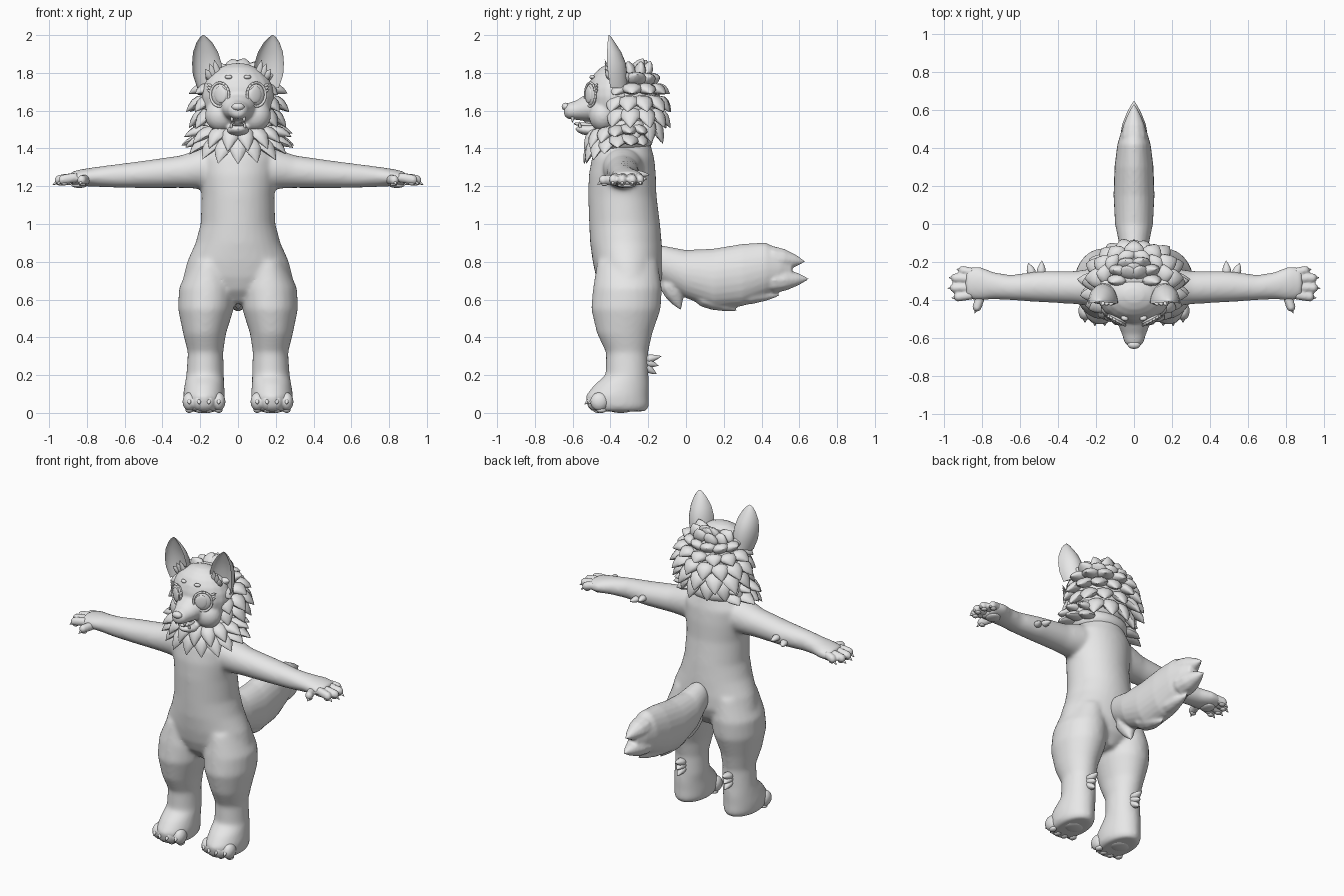
import bpy, bmesh, math, random
from mathutils import Vector, Matrix, Euler

random.seed(4)
if "Cube" in bpy.data.objects:
    bpy.data.objects.remove(bpy.data.objects["Cube"], do_unlink=True)

GREY = 0.8
fur = bpy.data.materials.new("light_grey")
fur.use_nodes = True
fur.diffuse_color = (GREY, GREY, GREY, 1)
for node in fur.node_tree.nodes:
    if node.type == 'BSDF_PRINCIPLED':
        node.inputs["Base Color"].default_value = (GREY, GREY, GREY, 1)

X, Y, Z = Vector((1, 0, 0)), Vector((0, 1, 0)), Vector((0, 0, 1))


def loft(bm, rings, u, v, seg=24, dish=None):
    """Closed tube through (x, y, z, radius_u, radius_v); dish hollows one side."""
    loops = []
    for x, y, z, ru, rv in rings:
        loop = []
        for i in range(seg):
            a = math.tau * i / seg
            c, s = math.cos(a), math.sin(a)
            if dish and s < 0:
                s *= -dish
            loop.append(bm.verts.new(Vector((x, y, z)) + u * c * ru + v * s * rv))
        loops.append(loop)
    for p, q in zip(loops, loops[1:]):
        for i in range(seg):
            j = (i + 1) % seg
            bm.faces.new((p[i], p[j], q[j], q[i]))
    bm.faces.new(loops[0][::-1])
    bm.faces.new(loops[-1])


def ball(bm, loc, size, yaw=0, pitch=0):
    m = Matrix.LocRotScale(Vector(loc), Euler((pitch, 0, yaw)), Vector(size))
    bmesh.ops.create_uvsphere(bm, u_segments=20, v_segments=12, radius=1, matrix=m)


def lock(bm, base, tip, w, t, n, bulge=0.0, seg=10):
    """Pointed, flattened tuft; n is the outward direction."""
    base, tip, n = Vector(base), Vector(tip), Vector(n).normalized()
    d = (tip - base).normalized()
    u = d.cross(n).normalized()
    v = u.cross(d)
    rings = []
    for f, k in ((0, .75), (.25, 1), (.5, .85), (.75, .5), (.9, .22), (1, .02)):
        p = base.lerp(tip, f) + n * bulge * 4 * f * (1 - f)
        rings.append((*p, w * k, t * k))
    loft(bm, rings, u, v, seg)


def mirror(bm):
    """Copy everything built so far to the other side."""
    new = bmesh.ops.duplicate(bm, geom=bm.verts[:] + bm.edges[:] + bm.faces[:])["geom"]
    for e in new:
        if isinstance(e, bmesh.types.BMVert):
            e.co.x = -e.co.x


def finish(name, bm, voxel=0, smooth=0):
    bmesh.ops.recalc_face_normals(bm, faces=bm.faces[:])
    mesh = bpy.data.meshes.new(name)
    bm.to_mesh(mesh)
    bm.free()
    mesh.materials.append(fur)
    for p in mesh.polygons:
        p.use_smooth = True
    mesh.set_sharp_from_angle(angle=math.radians(50))
    ob = bpy.data.objects.new(name, mesh)
    bpy.context.collection.objects.link(ob)
    if voxel:
        r = ob.modifiers.new("blend", 'REMESH')
        r.mode, r.voxel_size, r.use_smooth_shade = 'VOXEL', voxel, True
        s = ob.modifiers.new("soften", 'SMOOTH')
        s.factor, s.iterations = 0.5, smooth
    return ob


# Body: arms, legs and torso blended into one skin
bm = bmesh.new()
loft(bm, [(.15, -.31, .8, .1, .16), (.163, -.31, .66, .15, .183), (.17, -.318, .55, .148, .185),
          (.177, -.325, .42, .114, .147), (.172, -.312, .32, .094, .112), (.174, -.312, .2, .1, .114),
          (.178, -.34, .15, .105, .145), (.18, -.365, .09, .112, .168), (.18, -.36, .035, .108, .165),
          (.18, -.355, .008, .09, .145)], X, Y)
loft(bm, [(.08, -.33, 1.3, .11, .1), (.2, -.335, 1.293, .105, .107), (.3, -.335, 1.277, .088, .087),
          (.5, -.33, 1.262, .082, .073), (.65, -.335, 1.254, .067, .062), (.74, -.325, 1.25, .072, .054),
          (.82, -.312, 1.246, .092, .046), (.89, -.312, 1.24, .08, .036)], Y, Z)
mirror(bm)
loft(bm, [(0, -.3, .58, .05, .09), (0, -.3, .65, .2, .15), (0, -.3, .72, .29, .177),
          (0, -.308, .8, .27, .186), (0, -.318, .9, .225, .19), (0, -.325, 1, .198, .188),
          (0, -.337, 1.15, .193, .181), (0, -.337, 1.26, .205, .178), (0, -.333, 1.35, .21, .165),
          (0, -.33, 1.43, .15, .14), (0, -.33, 1.52, .1, .1)], X, Y, 32)
finish("body", bm, .011, 16)

# Fingers and toes
paws, claws, pads = bmesh.new(), bmesh.new(), bmesh.new()
for tx, ty in ((.925, -.24), (.965, -.283), (.97, -.338), (.95, -.388), (.835, -.46)):
    root = Vector((.8, -.36, 1.235)) if ty < -.45 else Vector((.85, -.315 + (ty + .315) * .8, 1.247))
    tip = Vector((tx, ty, 1.232))
    d = (tip - root).normalized()
    side = Z.cross(d)
    mid, end = root.lerp(tip, .55), tip - d * .015
    loft(paws, [(*root, .024, .026), (*mid, .025, .027), (*end, .024, .026), (*tip, .01, .012)], side, Z, 12)
    lock(claws, tip - d * .02 - Z * .006, tip + d * .012 - Z * .024, .009, .009, Z)
    ball(pads, tip - d * .03 - Z * .022, (.019, .017, .01))
for i in range(4):
    o = i - 1.5
    x, y = .18 + o * .052, -.485 + abs(o) * .018
    ball(paws, (x, y, .06), (.036, .05, .05))
    lock(claws, (x, y - .03, .07), (x, y - .062, .045), .012, .012, Z)
    ball(pads, (x, y + .01, .014), (.02, .026, .014))
ball(pads, (.84, -.315, 1.205), (.042, .048, .014))
ball(pads, (.18, -.345, .013), (.06, .055, .013))
for b, name in ((claws, "claws"), (pads, "paw_pads")):
    mirror(b)
    finish(name, b)
mirror(paws)
finish("fingers_and_toes", paws, .008, 3)

# Elbow and heel tufts
bm = bmesh.new()
for dx, dz in ((-.025, .01), (.02, -.012)):
    lock(bm, (.515 + dx, -.27, 1.255 + dz), (.525 + dx * 1.6, -.2 - dx * .3, 1.25 + dz), .024, .02, Z)
for z0, y1, z1 in ((.28, -.13, .30), (.27, -.145, .25), (.25, -.155, .205)):
    lock(bm, (.172, -.225, z0), (.172, y1, z1), .03, .024, Z)
mirror(bm)
finish("elbow_and_heel_tufts", bm)

# Tail with split tip and hanging locks
bm = bmesh.new()
loft(bm, [(0, -.22, .81, .04, .05), (0, -.12, .785, .075, .1), (0, 0, .735, .1, .127),
          (0, .15, .71, .108, .16), (0, .3, .73, .103, .165), (0, .42, .76, .088, .142),
          (0, .5, .765, .064, .1), (0, .56, .76, .035, .055)], X, Z)
for base, tip, w, t in (((0, .4, .82), (0, .635, .8), .07, .07), ((0, .4, .7), (0, .655, .71), .075, .07),
                        ((0, .05, .64), (0, .27, .54), .07, .06), ((0, -.1, .72), (0, -.025, .54), .06, .06),
                        ((0, .2, .63), (0, .5, .62), .07, .06)):
    lock(bm, base, tip, w, t, Z if base[1] > 0 else Y)
finish("tail", bm, .009, 5)

# Head with muzzle and open jaw
bm = bmesh.new()
ball(bm, (.09, -.44, 1.575), (.085, .075, .085))
mirror(bm)
ball(bm, (0, -.375, 1.675), (.193, .15, .178))
loft(bm, [(0, -.42, 1.62, .11, .09), (0, -.52, 1.618, .088, .075), (0, -.58, 1.603, .064, .052),
          (0, -.625, 1.598, .05, .042), (0, -.645, 1.6, .03, .028)], X, Z)
ball(bm, (0, -.505, 1.495), (.06, .082, .03), pitch=-.12)
finish("head", bm, .009, 5)

# Nose, tongue and teeth
bm = bmesh.new()
ball(bm, (0, -.636, 1.621), (.034, .022, .021))
finish("nose", bm)
bm = bmesh.new()
ball(bm, (0, -.53, 1.525), (.03, .065, .012), pitch=-.1)
finish("tongue", bm)
bm = bmesh.new()
lock(bm, (.032, -.6, 1.57), (.032, -.602, 1.535), .009, .009, Y)
lock(bm, (.036, -.56, 1.51), (.036, -.565, 1.542), .008, .008, Y)
mirror(bm)
finish("teeth", bm)

# Eyes with raised rims, lashes and brow dots
eye, iris, rim = bmesh.new(), bmesh.new(), bmesh.new()
YAW = .5
out = Vector((math.sin(YAW), -math.cos(YAW), 0))
across = Vector((math.cos(YAW), math.sin(YAW), 0))
centre = Vector((.092, -.498, 1.685))
ball(eye, centre, (.056, .022, .062), YAW)
ball(iris, centre + out * .016 - across * .008, (.036, .01, .044), YAW)
for i in range(20):
    a, b = math.tau * i / 20, math.tau * (i + 1) / 20
    p, q = (centre + out * .01 + across * .056 * math.cos(t) + Z * .063 * math.sin(t) for t in (a, b))
    d = (q - p).normalized()
    loft(rim, [(*p, .007, .007), (*q, .007, .007)], d.cross(out), out, 8)
for k in range(3):
    p = centre + across * .05 + out * .008 + Z * (.012 + .016 * k)
    lock(rim, p, p + across * .032 + Z * .016, .008, .005, out)
ball(rim, (.05, -.497, 1.778), (.02, .013, .011), .3)
for b, name in ((eye, "eyes"), (iris, "irises"), (rim, "eye_rims_and_brows")):
    mirror(b)
    finish(name, b)

# Ears: dished shells with inner tufts
bm = bmesh.new()
loft(bm, [(.15, -.4, 1.72, .066, .09), (.16, -.412, 1.79, .079, .1), (.165, -.418, 1.85, .078, .1),
          (.172, -.418, 1.91, .066, .075), (.178, -.415, 1.96, .042, .04), (.182, -.412, 1.985, .022, .02),
          (.184, -.41, 2, .004, .004)], X, Y, 28, .6)
for x0, x1, z1 in ((.105, .125, 1.87), (.125, .15, 1.85), (.14, .175, 1.82)):
    lock(bm, (x0, -.4, 1.77), (x1, -.43, z1), .022, .014, -Y)
mirror(bm)
finish("ears", bm)

# Mane: rows of overlapping locks around the back of the head
bm = bmesh.new()
heart = Vector((0, -.285, 1.63))
ball(bm, heart, (.195, .15, .205))
for elev, count, reach, drop in ((82, 3, 70, .02), (62, 6, 105, .02), (42, 8, 112, 0), (22, 9, 120, -.03),
                                 (2, 10, 124, -.045), (-18, 9, 124, -.05), (-38, 8, 120, -.06)):
    e = math.radians(elev)
    for i in range(count):
        a = math.radians(reach * (2 * i / (count - 1) - 1))
        n = Vector((math.sin(a) * math.cos(e), math.cos(a) * math.cos(e), math.sin(e)))
        long = random.uniform(.93, 1.04)
        base = heart + Vector((n.x * .165, n.y * .125, n.z * .18)) - Z * drop * .6
        tip = heart + Vector((n.x * .275, n.y * .215, n.z * .235)) * long + Z * drop
        if elev > 80:
            tip.y += .05
        lock(bm, base, tip, .056, .032, n + Z * .7 if elev < 60 else n + Y, .012)
finish("mane", bm)

# Neck ruff: two rows of locks over the chest and shoulders
bm = bmesh.new()
ball(bm, (0, -.34, 1.445), (.195, .165, .09))
for count, shift, spread, top, low, w in ((13, 0, .265, 1.455, 1.415, .055), (12, .5, .255, 1.5, 1.48, .048)):
    for i in range(count):
        a = math.radians(125 * (2 * i / (count - 1) - 1))
        s, c = math.sin(a), math.cos(a)
        k = random.uniform(.94, 1.06)
        base = (.15 * s, -.34 - .125 * c, top)
        tip = (spread * s * k * 1.1, -.34 - .2 * c, low - .1 * max(c, 0) * k)
        lock(bm, base, tip, w, .03, (s, -c, .6), .014)
finish("neck_ruff", bm)
